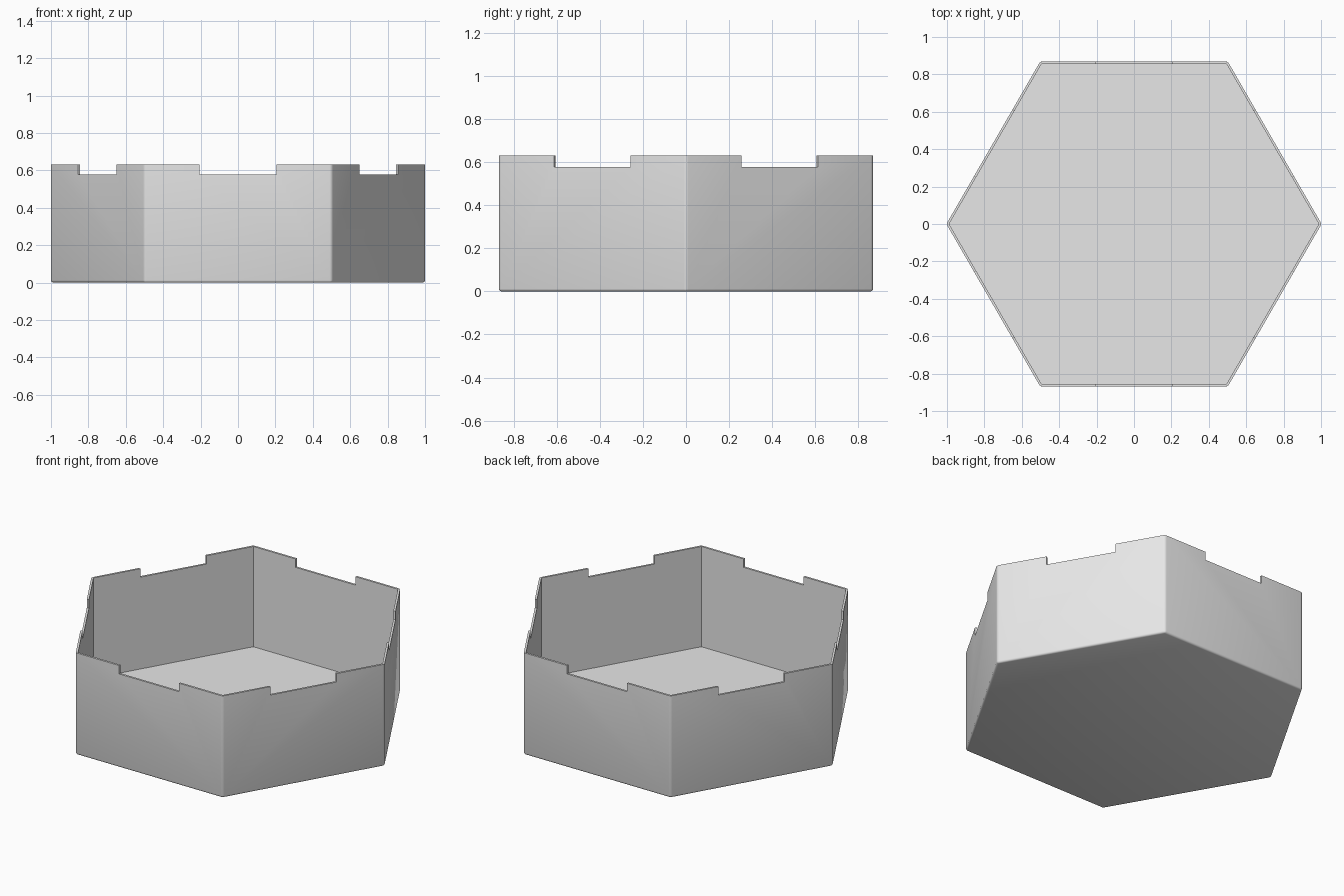
import bpy
import bmesh
from math import cos, sin, pi, radians
from mathutils import Matrix

HEIGHT, NOTCH_Z = 0.63, 0.578
WALL, FLOOR, ROUND = 0.01, 0.01, 0.012
RADIUS = 1.003          # slightly over 1, the rounded corners take it back

cube = bpy.data.objects.get("Cube")
if cube:
    bpy.data.objects.remove(cube, do_unlink=True)

grey = bpy.data.materials.new("light grey")
grey.use_nodes = True
grey.diffuse_color = (0.8, 0.8, 0.8, 1)
grey.node_tree.nodes["Principled BSDF"].inputs["Base Color"].default_value = grey.diffuse_color


def make_object(name, bm):
    mesh = bpy.data.meshes.new(name)
    bmesh.ops.recalc_face_normals(bm, faces=bm.faces)
    bm.to_mesh(mesh)
    bm.free()
    mesh.materials.append(grey)
    obj = bpy.data.objects.new(name, mesh)
    bpy.context.collection.objects.link(obj)
    return obj


def hex_prism(radius, bottom, top):
    bm = bmesh.new()
    ring = [bm.verts.new((radius * cos(i * pi / 3), radius * sin(i * pi / 3), bottom))
            for i in range(6)]
    base = bm.faces.new(ring)
    lid = bmesh.ops.extrude_face_region(bm, geom=[base], use_keep_orig=True)
    verts = [g for g in lid["geom"] if isinstance(g, bmesh.types.BMVert)]
    bmesh.ops.translate(bm, verts=verts, vec=(0, 0, top - bottom))
    return bm


# Outer body, rounded on the bottom rim and the upright corners
bm = hex_prism(RADIUS, 0, HEIGHT)
edges = [e for e in bm.edges if min(v.co.z for v in e.verts) < HEIGHT / 2]
bmesh.ops.bevel(bm, geom=edges, offset=ROUND, segments=3, profile=0.5, affect='EDGES')
tray = make_object("hexagonal_tray", bm)

# Cutters: the cavity and three bars that notch opposite walls
cutters = [make_object("cavity_cutter", hex_prism(1 - WALL / cos(pi / 6), FLOOR, HEIGHT + 0.2))]
for i in range(3):
    bm = bmesh.new()
    place = (Matrix.Rotation(i * pi / 3, 4, 'Z')
             @ Matrix.Translation((0, 0, NOTCH_Z + 0.1))
             @ Matrix.Diagonal((0.41, 2, 0.2, 1)))
    bmesh.ops.create_cube(bm, size=1, matrix=place)
    cutters.append(make_object("notch_cutter", bm))

for cutter in cutters:
    cutter.hide_render = True
    mod = tray.modifiers.new(cutter.name, 'BOOLEAN')
    mod.operation = 'DIFFERENCE'
    mod.solver = 'EXACT'
    mod.object = cutter

# Bake the cuts and drop the cutters
bpy.context.view_layer.update()
result = bpy.data.meshes.new_from_object(
    tray.evaluated_get(bpy.context.evaluated_depsgraph_get()))
tray.modifiers.clear()
tray.data = result
for cutter in cutters:
    bpy.data.objects.remove(cutter, do_unlink=True)
result.materials.clear()
result.materials.append(grey)

# Smooth the rounded edges, keep the rims crisp
bpy.ops.object.select_all(action='DESELECT')
tray.select_set(True)
bpy.context.view_layer.objects.active = tray
bpy.ops.object.shade_smooth_by_angle(angle=radians(35))
